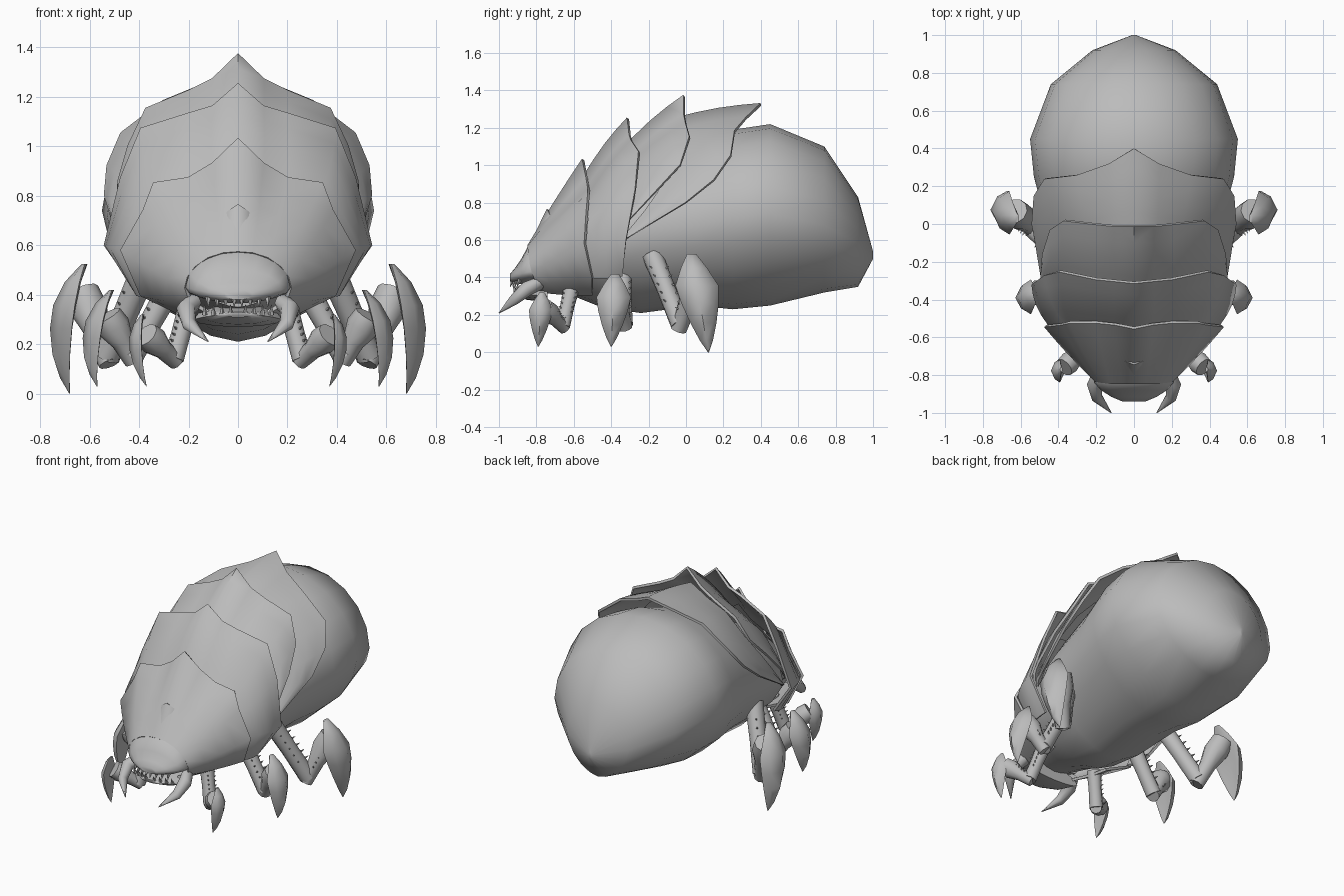
import bpy
import bmesh
from math import cos, sin, pi, radians
from mathutils import Vector

if "Cube" in bpy.data.objects:
    bpy.data.objects.remove(bpy.data.objects["Cube"], do_unlink=True)

GREY = (0.5, 0.5, 0.5, 1)
shell_grey = bpy.data.materials.new("shell_grey")
shell_grey.use_nodes = True
shell_grey.diffuse_color = GREY
shell_grey.node_tree.nodes["Principled BSDF"].inputs["Base Color"].default_value = GREY


def build(name, verts, faces, mirror=False, thickness=0, angle=55):
    """Make an object, bake its modifiers and shade it."""
    mesh = bpy.data.meshes.new(name)
    mesh.from_pydata([tuple(v) for v in verts], [], faces)
    mesh.materials.append(shell_grey)
    obj = bpy.data.objects.new(name, mesh)
    bpy.context.collection.objects.link(obj)
    if mirror:
        obj.modifiers.new("mirror", 'MIRROR').merge_threshold = 0.0005
    if thickness:
        solid = obj.modifiers.new("thickness", 'SOLIDIFY')
        solid.thickness = thickness
        solid.offset = 0
    bpy.ops.object.select_all(action='DESELECT')
    obj.select_set(True)
    bpy.context.view_layer.objects.active = obj
    bpy.ops.object.convert(target='MESH')
    bm = bmesh.new()
    bm.from_mesh(obj.data)
    bmesh.ops.recalc_face_normals(bm, faces=bm.faces)
    bm.to_mesh(obj.data)
    bm.free()
    bpy.ops.object.shade_smooth_by_angle(angle=radians(angle))


def skin(rings, start=0):
    """Faces of a closed tube through equal rings, capped at both ends."""
    n = len(rings[0])
    verts = [p for r in rings for p in r]
    faces = [[start + i * n + j, start + i * n + (j + 1) % n,
              start + (i + 1) * n + (j + 1) % n, start + (i + 1) * n + j]
             for i in range(len(rings) - 1) for j in range(n)]
    last = start + (len(rings) - 1) * n
    faces += [list(range(start, start + n)), list(range(last, last + n))]
    return verts, faces


def circle(center, u, v, ru, rv, n):
    return [Vector(center) + u * ru * cos(2 * pi * k / n) + v * rv * sin(2 * pi * k / n)
            for k in range(n)]


def tube(points, radii, n=8):
    """Rings that follow a path, for limbs, fangs and spikes."""
    points = [Vector(p) for p in points]
    rings = []
    for i, p in enumerate(points):
        d = (points[min(i + 1, len(points) - 1)] - points[max(i - 1, 0)]).normalized()
        u = d.cross(Vector((0, 1, 0.01))).normalized()
        rings.append(circle(p, u, d.cross(u), radii[i], radii[i], n))
    return rings


def many(name, parts, **options):
    """Join several skinned tubes into one object."""
    verts, faces = [], []
    for rings in parts:
        v, f = skin(rings, len(verts))
        verts += v
        faces += f
    build(name, verts, faces, **options)


def hull(name, sections, n=20, angle=60, keel=1.0):
    """Body through sections of (y, bottom, middle, top, half width); keel sharpens the belly."""
    rings = []
    for y, low, mid, high, w in sections:
        ring = []
        for k in range(n):
            c, s = cos(2 * pi * k / n), sin(2 * pi * k / n)
            if s < -0.01:
                x = w * abs(c) ** keel * (1 if c > 0 else -1)
                z = mid - (mid - low) * abs(s) ** keel
            else:
                x, z = w * c, mid + (high - mid) * s
            ring.append(Vector((x, y, z)))
        rings.append(ring)
    many(name, [rings], angle=angle)


def plate(name, front, back, bulge=0.02, rows=4, thickness=0.016):
    """Arched shell between a front and a back edge, given from ridge to side."""
    verts, n = [], len(front)
    for r in range(rows + 1):
        t = r / rows
        for a, b in zip(front, back):
            p = Vector(a).lerp(Vector(b), t)
            out = Vector((p.x, 0, p.z - 0.55)).normalized()
            p += out * bulge * sin(pi * t)
            p.x = 0 if a[0] == 0 else p.x
            verts.append(p)
    faces = [[r * n + j, r * n + j + 1, (r + 1) * n + j + 1, (r + 1) * n + j]
             for r in range(rows) for j in range(n - 1)]
    build(name, verts, faces, mirror=True, thickness=thickness, angle=75)


# Body: thorax core running into the big abdomen
hull("abdomen", [
    (-.84, .35, .45, .52, .16), (-.6, .3, .55, .76, .33), (-.45, .24, .6, .85, .4),
    (-.24, .21, .65, 1.0, .43), (.06, .25, .68, 1.12, .48), (.25, .23, .72, 1.19, .53),
    (.45, .25, .74, 1.22, .55), (.74, .32, .68, 1.1, .44), (.92, .35, .58, .83, .22),
    (1, .5, .52, .54, .01)], keel=1.15)

# Overlapping back plates, head shield first
plate("head_shield",
      [(0, -.84, .57), (.06, -.84, .565), (.12, -.84, .545), (.17, -.835, .51),
       (.2, -.83, .47), (.21, -.82, .43), (.19, -.8, .37), (.12, -.8, .33)],
      [(0, -.55, 1.03), (.1, -.53, .93), (.2, -.52, .87), (.34, -.52, .85),
       (.38, -.53, .74), (.47, -.54, .58), (.39, -.5, .4), (.2, -.5, .31)], bulge=.008)
plate("neck_plate",
      [(0, -.55, .93), (.1, -.54, .86), (.2, -.53, .82), (.33, -.52, .78),
       (.37, -.52, .7), (.45, -.53, .58), (.37, -.5, .4)],
      [(0, -.31, 1.25), (.1, -.3, 1.16), (.2, -.29, 1.13), (.39, -.25, 1.07),
       (.47, -.27, .87), (.535, -.32, .6), (.4, -.34, .41)])
plate("middle_plate",
      [(0, -.36, 1.06), (.1, -.34, 1.0), (.2, -.33, .97), (.34, -.3, .92),
       (.4, -.32, .82), (.43, -.36, .72), (.43, -.4, .6)],
      [(0, -.01, 1.37), (.1, -.01, 1.27), (.2, 0, 1.22), (.37, .02, 1.15),
       (.44, -.03, 1.0), (.48, -.16, .86), (.49, -.31, .7)])
plate("rear_plate",
      [(0, -.05, 1.25), (.12, -.05, 1.18), (.24, -.06, 1.12), (.38, -.08, .97),
       (.44, -.15, .85), (.46, -.22, .75), (.45, -.36, .58)],
      [(0, .4, 1.325), (.13, .32, 1.25), (.3, .26, 1.18), (.47, .24, 1.05),
       (.525, .15, .92), (.535, 0, .8), (.48, -.3, .62)], bulge=.012)
plate("brow_crest",
      [(0, -.81, .62), (.04, -.8, .61), (.08, -.78, .62)],
      [(0, -.74, .765), (.04, -.725, .735), (.09, -.7, .695)], bulge=0, thickness=.01)

# Head: upper and lower jaw, teeth and fangs
hull("upper_jaw", [(-.78, .37, .43, .59, .215), (-.84, .37, .43, .578, .212),
                   (-.88, .365, .42, .5, .175), (-.915, .37, .41, .45, .12),
                   (-.94, .38, .4, .42, .06)], 16)
hull("lower_jaw", [(-.74, .27, .3, .36, .18), (-.85, .28, .31, .34, .14),
                   (-.92, .31, .32, .33, .06)], 12)
teeth = []
for i in range(4):
    x, y = .015 + .035 * i, -.925 + .012 * i
    teeth.append(tube([(x, y, .39), (x, y - .015, .35)], [.013, .001], 5))
    teeth.append(tube([(x + .015, y + .015, .32), (x + .015, y, .36)], [.012, .001], 5))
many("teeth", teeth, mirror=True)
many("fangs", [tube([(.18, -.78, .37), (.21, -.85, .34), (.195, -.92, .28), (.12, -1, .21)],
                    [.035, .04, .03, .002])], mirror=True)


def leg(name, hip, knee, ankle, top, tip, size):
    """Thigh, shin, spikes and a broad hooked claw, on both sides."""
    hip, knee, ankle, top, tip = map(Vector, (hip, knee, ankle, top, tip))
    r = .028 + .028 * size
    many(name + "_thigh", [tube([hip, hip.lerp(knee, .5), knee], [r, r * .9, r * .95], 10)],
         mirror=True)
    many(name + "_shin", [tube([knee.lerp(ankle, -.12), knee.lerp(ankle, .4),
                                knee.lerp(ankle, .8), knee.lerp(ankle, 1.1)],
                               [r * .8, r * .9, r * 1.35, r * 1.2], 10)], mirror=True)
    # Rows of small spikes along the limb
    spikes = []
    for a, b in ((hip, knee), (knee, ankle)):
        for i in range(5):
            base = a.lerp(b, .25 + .12 * i)
            for side in (-1, 1):
                out = Vector((.6, side * .8, .5)).normalized()
                spikes.append(tube([base + out * r * .6, base + out * r * 1.3],
                                   [r * .2, r * .02], 4))
    many(name + "_spikes", spikes, mirror=True)
    # Claw: broad blade bowed outward, hollow on its inner side
    rings = []
    for t, bow, thick, wide in ((0, 0, .012, .025), (.14, .042, .03, .07),
                                (.32, .068, .04, .115), (.5, .072, .038, .1),
                                (.7, .058, .03, .07), (.88, .03, .016, .035),
                                (1, 0, .002, .003)):
        c = top.lerp(tip, t) + Vector((bow * size, 0, 0))
        ring = circle(c, Vector((0, 1, 0)), Vector((1, 0, 0)), wide * size, thick * size, 8)
        for p in ring:
            p.x -= .7 * bow * size * ((p.y - c.y) / (wide * size)) ** 2
        rings.append(ring)
    many(name + "_claw", [rings], mirror=True)


leg("rear_leg", (.37, -.18, .52), (.53, -.03, .15), (.62, .06, .39),
    (.62, .03, .525), (.68, .12, 0), 1)
leg("middle_leg", (.28, -.34, .42), (.43, -.33, .15), (.52, -.37, .3),
    (.51, -.38, .42), (.57, -.4, .03), .8)
leg("front_leg", (.2, -.61, .35), (.26, -.66, .14), (.36, -.75, .23),
    (.385, -.77, .32), (.37, -.79, .03), .55)
